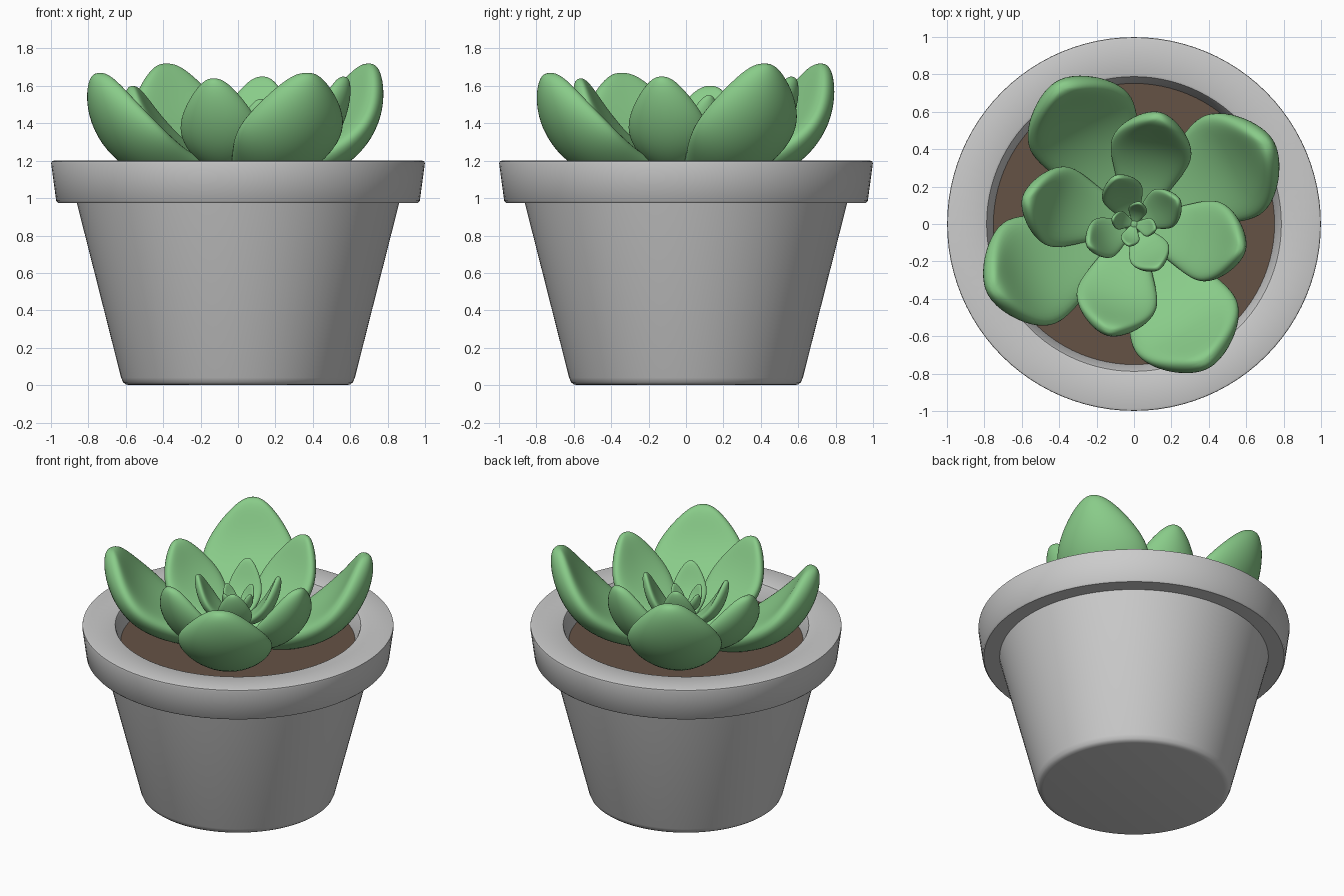
import bpy, bmesh, math
from mathutils import Vector

if "Cube" in bpy.data.objects:
    bpy.data.objects.remove(bpy.data.objects["Cube"])


def material(name, rgb):
    m = bpy.data.materials.new(name)
    m.diffuse_color = (*rgb, 1)
    m.use_nodes = True
    m.node_tree.nodes["Principled BSDF"].inputs["Base Color"].default_value = m.diffuse_color
    return m


def add_object(name, bm, mat=None):
    bmesh.ops.recalc_face_normals(bm, faces=bm.faces[:])
    mesh = bpy.data.meshes.new(name)
    bm.to_mesh(mesh)
    bm.free()
    ob = bpy.data.objects.new(name, mesh)
    bpy.context.collection.objects.link(ob)
    if mat:
        mesh.materials.append(mat)
    return ob


def lathe(name, profile, mat=None, steps=96):
    bm = bmesh.new()
    vs = [bm.verts.new((r, 0, z)) for r, z in profile]
    es = [bm.edges.new(p) for p in zip(vs, vs[1:])]
    bmesh.ops.spin(bm, geom=vs + es, cent=(0, 0, 0), axis=(0, 0, 1),
                   angle=math.tau, steps=steps)
    bmesh.ops.remove_doubles(bm, verts=bm.verts[:], dist=1e-4)
    ob = add_object(name, bm, mat)
    bpy.context.view_layer.objects.active = ob
    ob.select_set(True)
    bpy.ops.object.shade_smooth_by_angle(angle=math.radians(35))
    ob.select_set(False)
    return ob


# (position along leaf, relative half width, relative half thickness)
LEAF_SECTIONS = [(0, .24, .45), (.12, .46, .7), (.3, .78, .95), (.48, 1.03, 1.05),
                 (.64, 1.07, 1.0), (.79, .88, .88), (.91, .58, .7),
                 (.98, .3, .45), (1.0, .1, .16)]


def leaf(name, angle, base, bend, tip, width, thick, mat, cup=.24, n=12):
    # Cupped, thick-edged sections swept along an upward-curving spine
    p0, p1, p2 = map(Vector, (base, bend, tip))
    a = math.radians(angle)
    out = Vector((math.cos(a), math.sin(a), 0))
    side = Vector((-math.sin(a), math.cos(a), 0))
    up = Vector((0, 0, 1))
    bm = bmesh.new()
    rings = []
    for t, w, h in LEAF_SECTIONS:
        p = p0 * (1 - t) ** 2 + p1 * 2 * t * (1 - t) + p2 * t * t
        d = ((p1 - p0) * (1 - t) + (p2 - p1) * t).normalized()
        centre = out * p.x + up * p.y
        normal = up * d.x - out * d.y
        ring = []
        for k in range(n):
            u = math.tau * k / n
            s = math.sin(u)
            x = w * width * math.cos(u)
            y = (cup * w * width * math.cos(u) ** 2
                 + h * thick * math.copysign(abs(s) ** .85, s))
            ring.append(bm.verts.new(centre + side * x + normal * y))
        rings.append(ring)
    for r0, r1 in zip(rings, rings[1:]):
        for k in range(n):
            j = (k + 1) % n
            bm.faces.new((r0[k], r0[j], r1[j], r1[k]))
    bm.faces.new(rings[0])
    bm.faces.new(rings[-1])
    for f in bm.faces:
        f.smooth = True
    ob = add_object(name, bm, mat)
    sub = ob.modifiers.new("smooth", 'SUBSURF')
    sub.levels = sub.render_levels = 2


green = material("leaf_green", (.25, .6, .25))
brown = material("soil_brown", (.13, .085, .06))

# Tapered pot with overhanging rim
lathe("pot", [(0, 0), (.58, 0), (.60, .004), (.614, .015), (.625, .04), (.862, .975),
              (.963, .975), (.972, .985), (.999, 1.185), (.997, 1.196), (.985, 1.2),
              (.80, 1.2), (.788, 1.195), (.78, 1.18), (.75, 1.08), (.72, .9), (0, .9)])

# Soil
lathe("soil", [(0, 1.0), (.745, 1.0), (.752, 1.085), (0, 1.085)], brown)

# Rosette tiers: base, bend, tip radius, half width, half thickness, (angle, tip height)
TIERS = {
    "outer_leaf": ((0, 1.09), (.76, 1.10), .825, .305, .105,
                   [(31, 1.72), (118, 1.72), (205, 1.67), (297, 1.67)]),
    "middle_leaf": ((0, 1.13), (.51, 1.15), .585, .218, .078,
                    [(77, 1.65), (167, 1.60), (257, 1.64), (347, 1.65)]),
    "small_leaf": ((0, 1.21), (.22, 1.24), .265, .112, .04,
                   [(28, 1.55), (111, 1.55), (205, 1.53), (298, 1.53)]),
    "heart_leaf": ((0, 1.30), (.10, 1.32), .115, .05, .02,
                   [(75, 1.45), (165, 1.45), (255, 1.45), (347, 1.45)]),
}
for name, (base, bend, r, w, h, spots) in TIERS.items():
    for i, (angle, z) in enumerate(spots, 1):
        leaf(f"{name}_{i}", angle, base, bend, (r, z), w, h, green)

# Short stem holding the inner tiers
lathe("stem", [(0, 1.05), (.09, 1.05), (.07, 1.2), (.03, 1.31), (0, 1.33)], green, 32)
